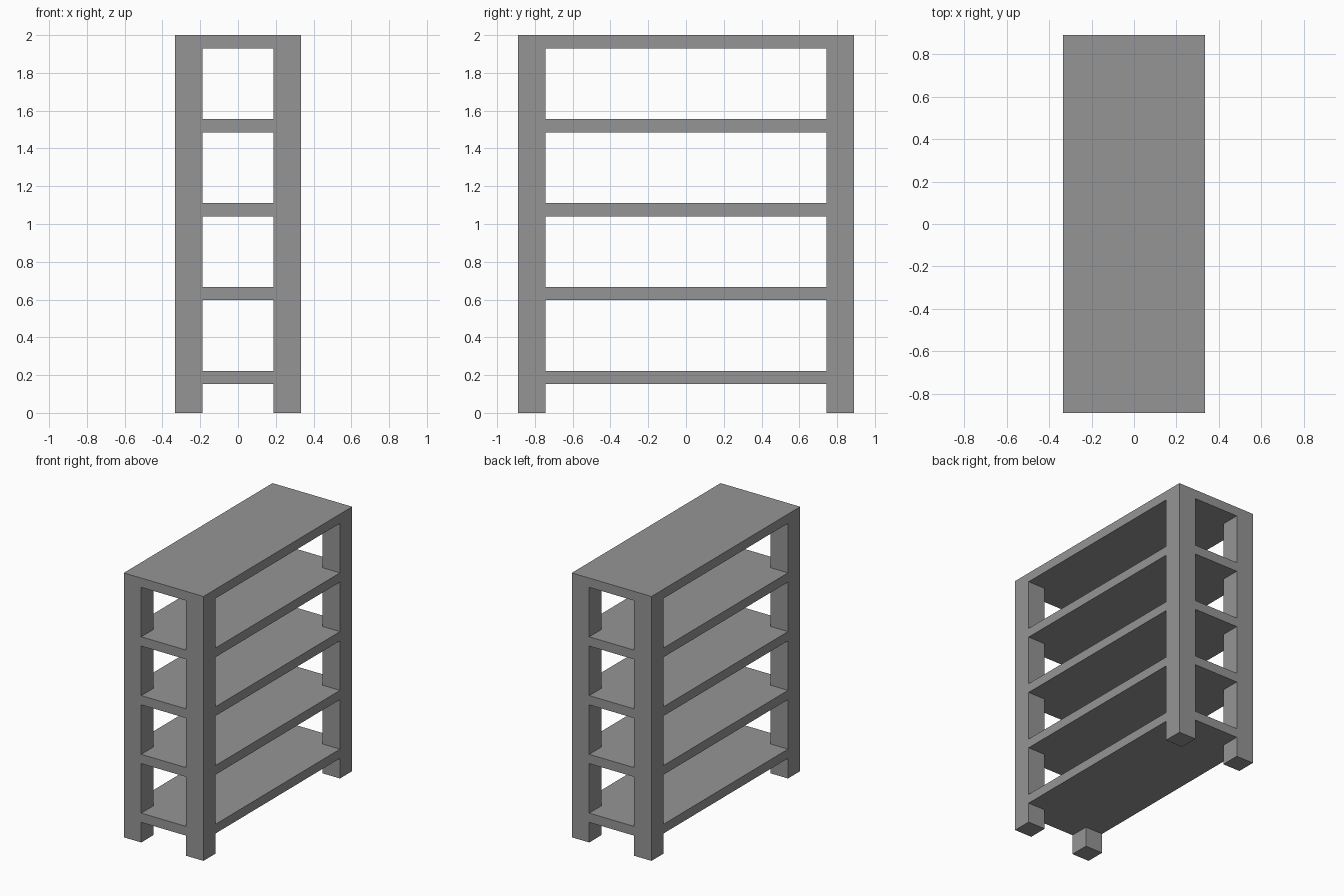
import bpy, bmesh

if "Cube" in bpy.data.objects:
    bpy.data.objects.remove(bpy.data.objects["Cube"])

HX, HY, H = 0.3333, 0.8889, 2.0      # half width, half depth, height
POST, THICK = 0.146, 0.07            # post section, shelf thickness
SHELF_TOPS = [0.222 + i * 0.4445 for i in range(5)]

grey = bpy.data.materials.new("mid grey")
grey.diffuse_color = (0.3, 0.3, 0.3, 1)
grey.use_nodes = True
grey.node_tree.nodes["Principled BSDF"].inputs["Base Color"].default_value = grey.diffuse_color


def prism(bm, outline, z0, z1):
    """Extrude a flat outline from z0 up to z1."""
    face = bm.faces.new([bm.verts.new((x, y, z0)) for x, y in outline])
    ext = bmesh.ops.extrude_face_region(bm, geom=[face])
    for v in ext["geom"]:
        if isinstance(v, bmesh.types.BMVert):
            v.co.z = z1


def make_object(name, bm):
    bmesh.ops.recalc_face_normals(bm, faces=bm.faces)
    mesh = bpy.data.meshes.new(name)
    bm.to_mesh(mesh)
    bm.free()
    obj = bpy.data.objects.new(name, mesh)
    bpy.context.collection.objects.link(obj)
    mesh.materials.append(grey)
    return obj


# Solid block that becomes the shelving unit
bm = bmesh.new()
prism(bm, [(-HX, -HY), (HX, -HY), (HX, HY), (-HX, HY)], 0, H)
unit = make_object("shelving_unit", bm)

# Open bays: cross-shaped cutters that leave four corner posts between shelves
ix, iy = HX - POST, HY - POST
ox, oy = HX + 0.1, HY + 0.1
cross = [(-ix, -oy), (ix, -oy), (ix, -iy), (ox, -iy), (ox, iy), (ix, iy),
         (ix, oy), (-ix, oy), (-ix, iy), (-ox, iy), (-ox, -iy), (-ix, -iy)]
bm = bmesh.new()
for low, top in zip([-0.1] + SHELF_TOPS[:-1], SHELF_TOPS):
    prism(bm, cross, low, top - THICK)
cutter = make_object("bay_cutter", bm)
cutter.hide_render = True

# Carve the bays
mod = unit.modifiers.new("bays", 'BOOLEAN')
mod.operation = 'DIFFERENCE'
mod.solver = 'EXACT'
mod.object = cutter
bpy.context.view_layer.objects.active = unit
unit.select_set(True)
bpy.ops.object.modifier_apply(modifier=mod.name)
bpy.data.objects.remove(cutter)
